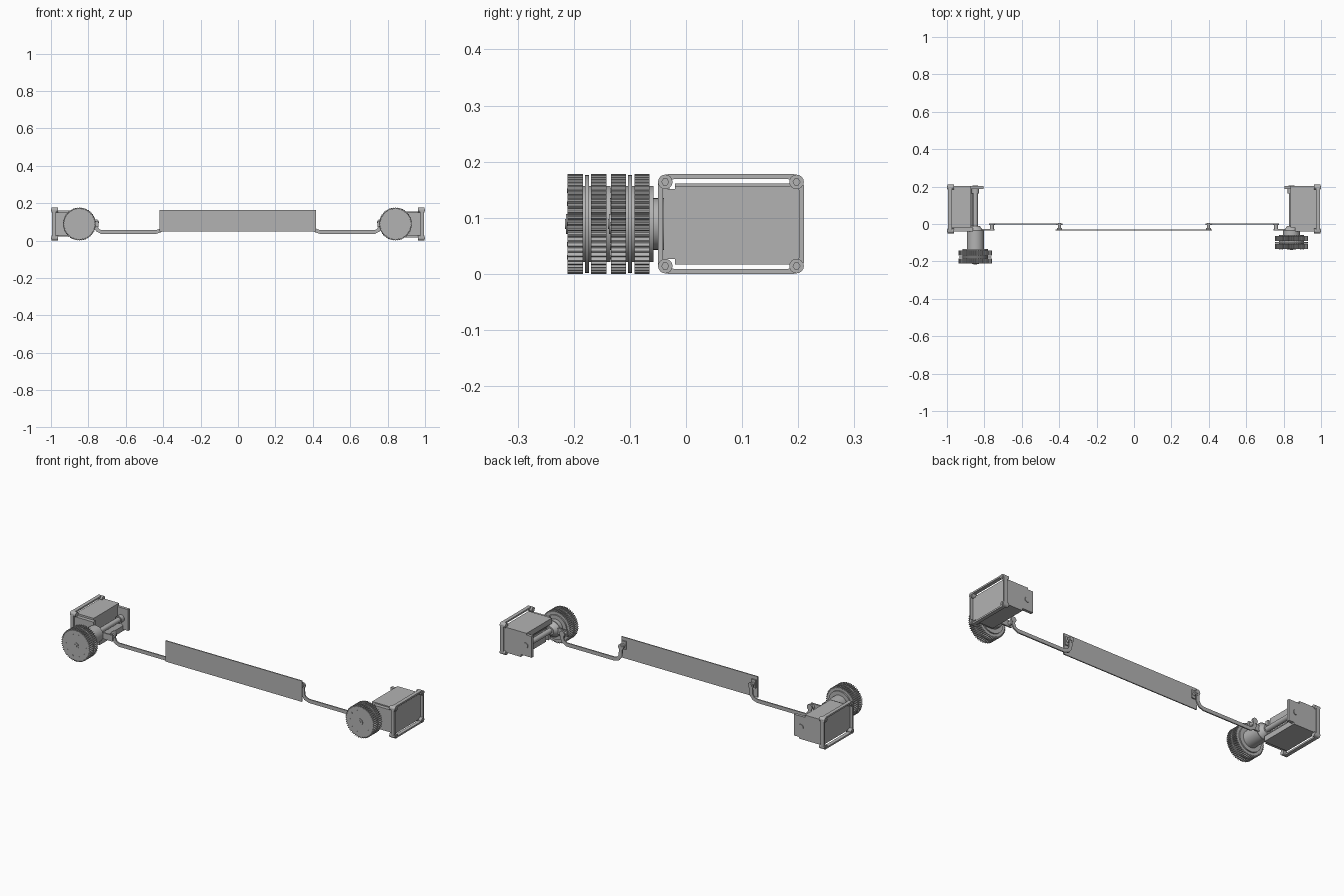
import bpy, bmesh, math
from mathutils import Vector, Matrix

if "Cube" in bpy.data.objects:
    bpy.data.objects.remove(bpy.data.objects["Cube"])

grey = bpy.data.materials.new("plain_grey")
grey.use_nodes = True
colour = (0.45, 0.45, 0.45, 1)
grey.diffuse_color = colour
grey.node_tree.nodes["Principled BSDF"].inputs["Base Color"].default_value = colour
MID = 0.089


def finish(name, bm):
    bmesh.ops.recalc_face_normals(bm, faces=bm.faces)
    mesh = bpy.data.meshes.new(name)
    bm.to_mesh(mesh)
    bm.free()
    mesh.materials.append(grey)
    ob = bpy.data.objects.new(name, mesh)
    bpy.context.collection.objects.link(ob)
    return ob


def box(name, x, y, z):
    bm = bmesh.new()
    bmesh.ops.create_cube(bm, size=1)
    for v in bm.verts:
        v.co = Vector([(r[0] + r[1]) / 2 + c * (r[1] - r[0])
                       for r, c in zip((x, y, z), v.co)])
    return finish(name, bm)


def cyl(name, a, b, r, sides=32, r2=None):
    a, b = Vector(a), Vector(b)
    bm = bmesh.new()
    turn = Vector((0, 0, 1)).rotation_difference(b - a).to_matrix().to_4x4()
    bmesh.ops.create_cone(bm, cap_ends=True, segments=sides, radius1=r,
                          radius2=r if r2 is None else r2, depth=(b - a).length,
                          matrix=Matrix.Translation((a + b) / 2) @ turn)
    ob = finish(name, bm)
    for p in ob.data.polygons:
        p.use_smooth = len(p.vertices) == 4 and sides > 8
    return ob


def prism(name, points, depth):
    """Extrude a closed outline of 3D points along the depth vector."""
    bm = bmesh.new()
    face = bm.faces.new([bm.verts.new(p) for p in points])
    new = bmesh.ops.extrude_face_region(bm, geom=[face])["geom"]
    bmesh.ops.translate(bm, vec=depth,
                        verts=[v for v in new if isinstance(v, bmesh.types.BMVert)])
    return finish(name, bm)


def ribbon(name, path, width, y0, y1):
    """Flat strap following an x-z path."""
    pts = [Vector(p) for p in path]
    left, right = [], []
    for i, p in enumerate(pts):
        t = (pts[min(i + 1, len(pts) - 1)] - pts[max(i - 1, 0)]).normalized()
        n = Vector((-t.y, t.x)) * width / 2
        left.append((p.x + n.x, y0, p.y + n.y))
        right.append((p.x - n.x, y0, p.y - n.y))
    return prism(name, left + right[::-1], (0, y1 - y0, 0))


def rounded_loop(y0, y1, z0, z1, r, x):
    loop = []
    corners = [(y1 - r, z1 - r), (y0 + r, z1 - r), (y0 + r, z0 + r), (y1 - r, z0 + r)]
    for q, (cy, cz) in enumerate(corners):
        for k in range(6):
            a = (q + k / 5) * math.pi / 2
            loop.append((x, cy + r * math.cos(a), cz + r * math.sin(a)))
    return loop


def frame(name, xa, xb):
    bm = bmesh.new()
    loops = []
    for x, inset in ((xa, 0), (xb, 0), (xb, 0.009), (xa, 0.009)):
        pts = rounded_loop(-0.05 + inset, 0.21 - inset, inset, 0.178 - inset, 0.02, x)
        loops.append([bm.verts.new(p) for p in pts])
    n = len(loops[0])
    for j in range(4):
        a, b = loops[j], loops[(j + 1) % 4]
        for i in range(n):
            bm.faces.new((a[i], a[(i + 1) % n], b[(i + 1) % n], b[i]))
    return finish(name, bm)


def toothed_disc(name, x, y0, y1, teeth=52):
    pts = []
    for i in range(teeth * 4):
        r = MID if i % 4 < 2 else 0.082
        a = math.tau * i / (teeth * 4)
        pts.append((x + r * math.cos(a), y0, MID + r * math.sin(a)))
    return prism(name, pts, (0, y1 - y0, 0))


def wheel(side, x, y):
    """Double toothed wheel whose front face lies at y."""
    for k, off in enumerate((0, 0.042)):
        toothed_disc(f"{side}_toothed_ring_{k}", x, y + off, y + off + 0.027)
    cyl(f"{side}_wheel_core", (x, y + 0.001, MID), (x, y + 0.076, MID), 0.068, 48)
    cyl(f"{side}_wheel_divider", (x, y + 0.031, MID), (x, y + 0.038, MID), 0.087, 64)
    cyl(f"{side}_wheel_cap", (x, y - 0.003, MID), (x, y, MID), 0.018)
    cyl(f"{side}_wheel_cap_pin", (x, y - 0.005, MID), (x, y, MID), 0.009, 16)
    for i in range(10):
        a = math.tau * i / 10
        px, pz = x + 0.062 * math.cos(a), MID + 0.062 * math.sin(a)
        cyl(f"{side}_wheel_rivet_{i}", (px, y - 0.001, pz), (px, y, pz), 0.004, 10)


def drive_unit(side, s, wheel_x, wheel_y):
    def fz(z):          # the left unit is the right one turned half round
        return z if s < 0 else 2 * MID - z

    # Motor housing with recessed inner side
    profile = [(0.98, 0.161), (0.872, 0.161), (0.872, 0.085), (0.837, 0.050),
               (0.837, 0.021), (0.98, 0.021)]
    prism(f"{side}_motor_housing", [(s * x, -0.02, fz(z)) for x, z in profile],
          (0, 0.223, 0))
    xr = sorted((s * 0.98, s * 0.805))
    box(f"{side}_rear_flange", xr, (0.187, 0.203), (0.03, 0.148))
    box(f"{side}_front_flange", sorted((s * 0.98, s * 0.86)), (-0.04, -0.02), (0.027, 0.151))
    # Outer frame and corner bolts
    frame(f"{side}_outer_frame", s * 0.994, s * 0.974)
    for i, (y, z) in enumerate([(y, z) for y in (-0.037, 0.197) for z in (0.014, 0.164)]):
        cyl(f"{side}_corner_bolt_{i}", (s * 0.963, y, z), (s * 0.997, y, z), 0.013, 16)
        cyl(f"{side}_bolt_tip_{i}", (s * 0.997, y, z), (s, y, z), 0.007, 6)
    # Drive shaft, bearing and hub
    x = wheel_x
    cyl(f"{side}_drive_shaft", (x, -0.03, MID), (x, 0.19, MID), 0.014, 24)
    cyl(f"{side}_rear_bearing", (x, 0.163, MID), (x, 0.188, MID), 0.02, 24)
    cyl(f"{side}_shaft_end", (x, 0.203, MID), (x, 0.207, MID), 0.015, 24)
    cyl(f"{side}_hub", (x, wheel_y + 0.07, MID), (x, -0.035, MID), 0.046)
    cyl(f"{side}_hub_collar", (x, -0.036, MID), (x, -0.01, MID), 0.044, 32, 0.022)
    wheel(side, wheel_x, wheel_y)
    # Steering arm and pivot
    e = 0.76 * s
    ribbon(f"{side}_steering_arm", [(x, MID), (e + s * 0.03, MID), (e - s * 0.014, MID)],
           0.034, -0.036, -0.028)
    cyl(f"{side}_pivot_pin", (e, -0.036, MID), (e, 0.003, MID), 0.011, 16)
    # Bent strap joining the arm to the panel
    path = [(e, 0.105), (e, 0.075), (e - s * 0.008, 0.057), (e - s * 0.028, 0.046),
            (s * 0.438, 0.046), (s * 0.415, 0.054), (s * 0.402, 0.072), (s * 0.398, 0.13)]
    ribbon(f"{side}_link_strap", path, 0.02, -0.004, 0.003)
    for n, (px, pz) in {"outer": (e, 0.098), "inner": (s * 0.398, 0.122)}.items():
        cyl(f"{side}_strap_eye_{n}", (px, -0.005, pz), (px, 0.004, pz), 0.016, 20)
    cyl(f"{side}_panel_pin", (s * 0.398, -0.03, 0.122), (s * 0.398, 0.006, 0.122), 0.009, 16)
    box(f"{side}_panel_tab", sorted((s * 0.385, s * 0.412)), (-0.03, -0.022), (0.1, 0.145))


# Central plate
box("center_panel", (-0.42, 0.417), (-0.035, -0.029), (0.048, 0.164))
# Two drive units with different hub lengths
drive_unit("right", -1, -0.848, -0.211)
drive_unit("left", 1, 0.842, -0.134)
